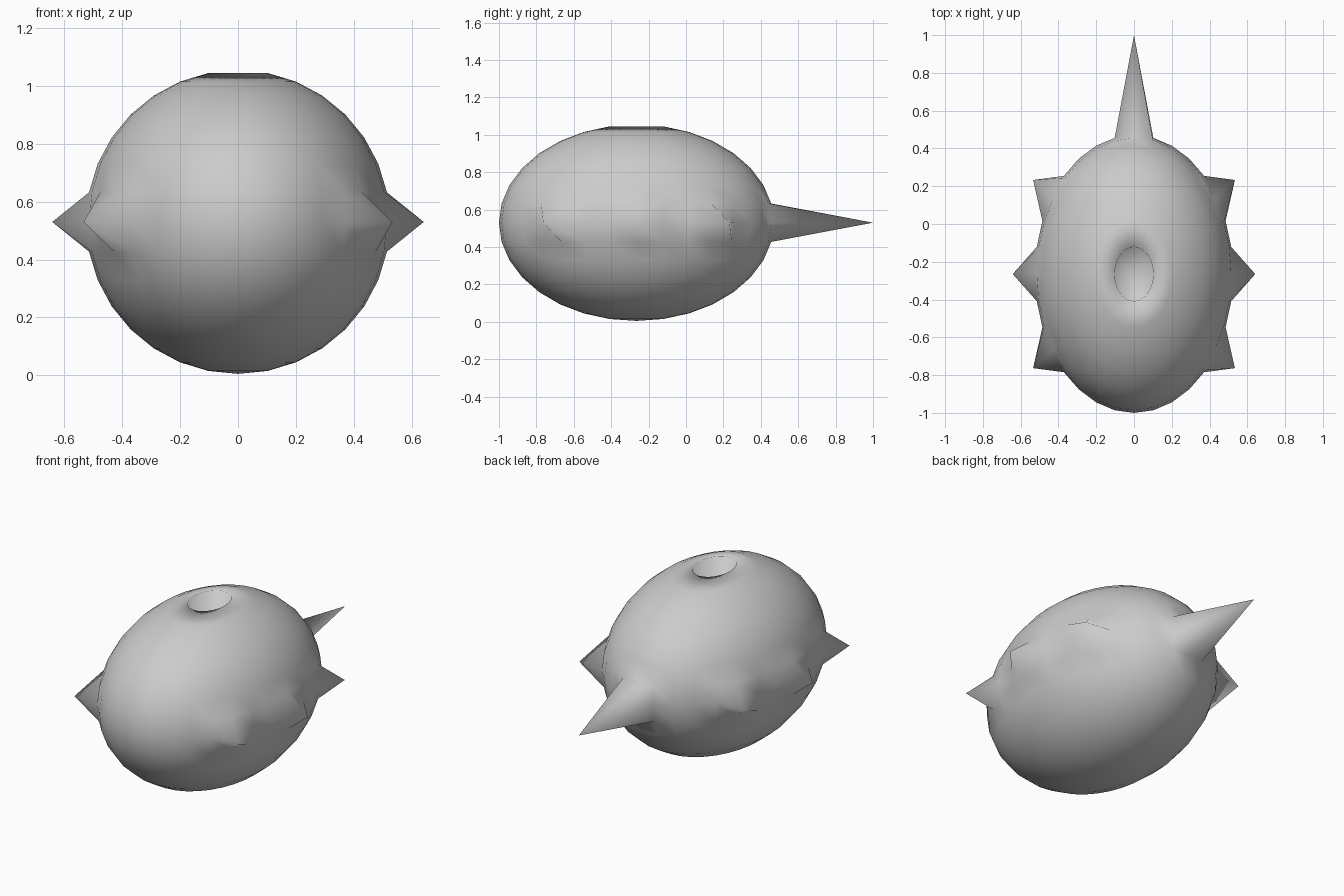
import bpy, bmesh
from math import sin, cos, radians
from mathutils import Vector

if "Cube" in bpy.data.objects:
    bpy.data.objects.remove(bpy.data.objects["Cube"])

CENTRE = Vector((0, -0.265, 0.53))
RADII = Vector((0.525, 0.735, 0.525))

# Egg-shaped body from a stretched sphere
bm = bmesh.new()
bmesh.ops.create_uvsphere(bm, u_segments=32, v_segments=16, radius=1)
for v in bm.verts:
    v.co = Vector(a * b for a, b in zip(v.co, RADII)) + CENTRE
bm.verts.ensure_lookup_table()


def pull(start, end):
    """Drag the vertex nearest to start to a new place."""
    v = min(bm.verts, key=lambda w: (w.co - start).length)
    v.co = end


def equator(deg):
    a = radians(deg)
    return CENTRE + Vector((RADII.x * cos(a), RADII.y * sin(a), 0))


# Long spike at the back
back = equator(90)
top = CENTRE + Vector((0, 0, RADII.z))
pull(back, Vector((0, 1.0, CENTRE.z)))

# Three short spikes on each side
for deg, x, y in ((33.75, 0.534, 0.233), (0, 0.642, -0.265), (-33.75, 0.534, -0.763)):
    for side in (1, -1):
        start = equator(deg)
        start.x *= side
        pull(start, Vector((x * side, y, CENTRE.z)))

# Deep narrow hollow in the top
pull(top, Vector((0, CENTRE.y, 0.0)))

for f in bm.faces:
    f.smooth = True
mesh = bpy.data.meshes.new("spiked_body")
bm.to_mesh(mesh)
bm.free()
body = bpy.data.objects.new("spiked_body", mesh)
bpy.context.collection.objects.link(body)
